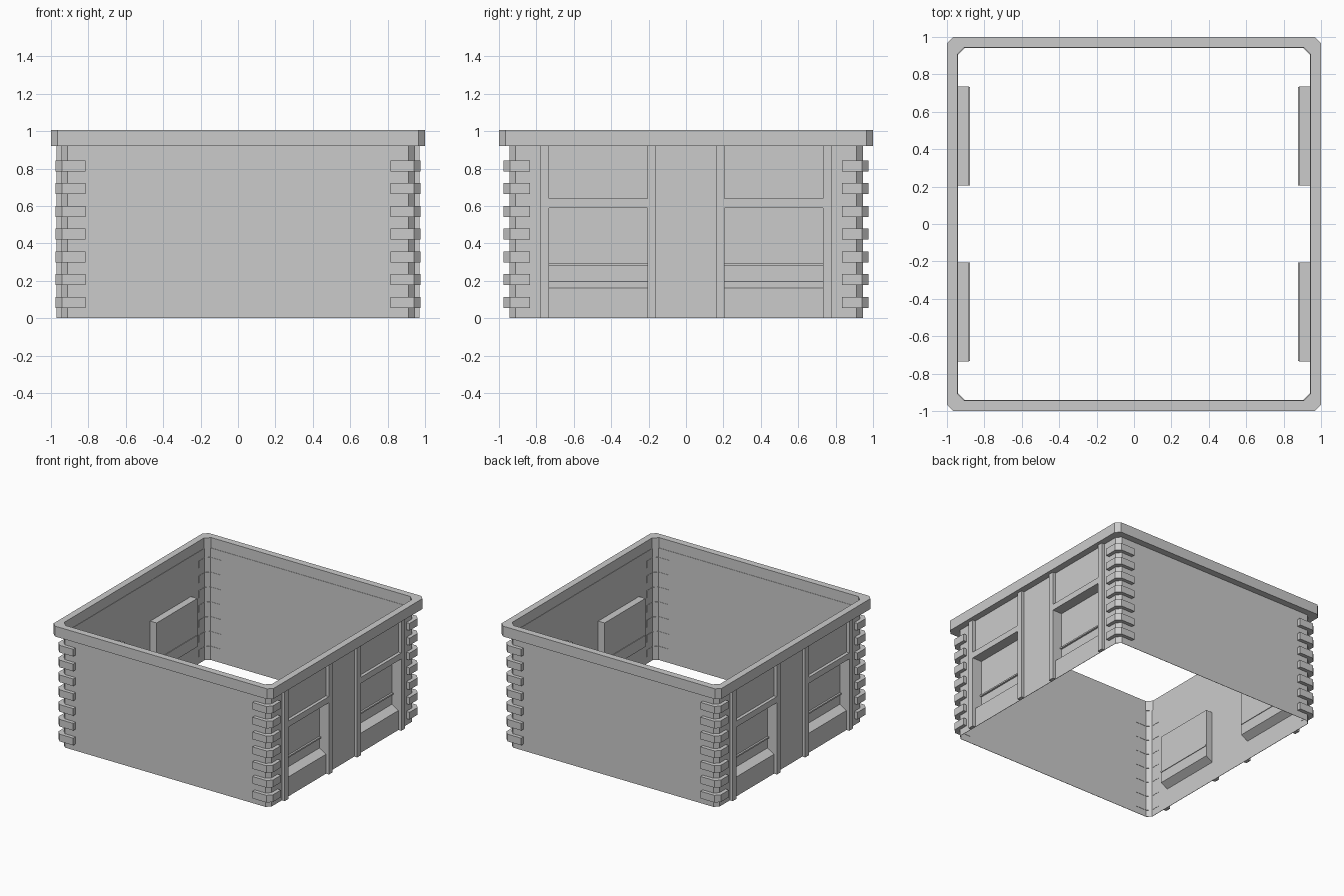
import bpy, bmesh

if "Cube" in bpy.data.objects:
    bpy.data.objects.remove(bpy.data.objects["Cube"])

W = 0.945      # wall plane
C = 0.033      # wall corner chamfer
TOP = 0.92     # underside of rim
Y0, Y1 = 0.207, 0.733   # window bay limits


def make_object(name, bm):
    me = bpy.data.meshes.new(name)
    bm.to_mesh(me)
    bm.free()
    ob = bpy.data.objects.new(name, me)
    bpy.context.collection.objects.link(ob)
    return ob


def octagon(r, c):
    return [(r - c, -r), (r, -r + c), (r, r - c), (r - c, r),
            (-r + c, r), (-r, r - c), (-r, -r + c), (-r + c, -r)]


def add_quad(bm, pts):
    bm.faces.new([bm.verts.new(p) for p in pts])


def add_box(bm, x0, x1, y0, y1, z0, z1):
    a = [[bm.verts.new((x, y, z)) for x, y in
          ((x0, y0), (x1, y0), (x1, y1), (x0, y1))] for z in (z0, z1)]
    bm.faces.new(a[0])
    bm.faces.new(a[1])
    for i in range(4):
        j = (i + 1) % 4
        bm.faces.new((a[0][i], a[0][j], a[1][j], a[1][i]))


def add_prism(bm, poly, z0, z1):
    lo = [bm.verts.new((x, y, z0)) for x, y in poly]
    hi = [bm.verts.new((x, y, z1)) for x, y in poly]
    bm.faces.new(lo)
    bm.faces.new(hi)
    n = len(poly)
    for i in range(n):
        j = (i + 1) % n
        bm.faces.new((lo[i], lo[j], hi[j], hi[i]))


def fix_normals(bm):
    bmesh.ops.recalc_face_normals(bm, faces=bm.faces)


# top rim: chamfered square ring
bm = bmesh.new()
loops = [[bm.verts.new((x, y, z)) for x, y in octagon(r, c)]
         for r, c, z in ((1, .035, TOP), (1, .035, 1.005),
                         (W, .04, 1.005), (W, .04, TOP))]
for k in range(4):
    a, b = loops[k], loops[(k + 1) % 4]
    for i in range(8):
        j = (i + 1) % 8
        bm.faces.new((a[i], a[j], b[j], b[i]))
fix_normals(bm)
make_object("top_rim", bm)

# thin wall shell with recessed windows
bm = bmesh.new()
oct_w = octagon(W, C)
for i in range(8):
    p, q = oct_w[i], oct_w[(i + 1) % 8]
    if p[0] == q[0]:
        continue    # side walls are built below
    zs = (0, .16, .59, TOP) 
    for z0, z1 in zip(zs, zs[1:]):
        add_quad(bm, [(*p, z0), (*q, z0), (*q, z1), (*p, z1)])
B = 0.885           # back plane of the recess
for s in (-1, 1):
    ys = (-W + C, -Y1, -Y0, Y0, Y1, W - C)
    zs = (0, .16, .59, TOP)
    for i in range(5):
        y0, y1 = ys[i], ys[i + 1]
        for j in range(3):
            z0, z1 = zs[j], zs[j + 1]
            if not (i in (1, 3) and j == 1):
                add_quad(bm, [(s * W, y0, z0), (s * W, y1, z0),
                              (s * W, y1, z1), (s * W, y0, z1)])
        if i in (1, 3):
            prof = [(W, .16), (B, .195), (B, .59), (W, .59)]
            for (xa, za), (xb, zb) in zip(prof, prof[1:]):
                add_quad(bm, [(s * xa, y0, za), (s * xa, y1, za),
                              (s * xb, y1, zb), (s * xb, y0, zb)])
            for y in (y0, y1):
                add_quad(bm, [(s * x, y, z) for x, z in prof])
bmesh.ops.remove_doubles(bm, verts=bm.verts, dist=1e-4)
fix_normals(bm)
bm.normal_update()
front = min(bm.faces, key=lambda f: f.calc_center_median().y)
if front.normal.y > 0:
    bmesh.ops.reverse_faces(bm, faces=bm.faces)
walls = make_object("wall_shell", bm)
mod = walls.modifiers.new("thickness", 'SOLIDIFY')
mod.thickness = 0.003
mod.offset = -1

# posts, rails and window ledges on both sides
bm_f, bm_l = bmesh.new(), bmesh.new()
for s in (-1, 1):
    for t in (-1, 1):
        for a, b in ((.16, Y0), (Y1, .78)):
            add_box(bm_f, s * .944, s * .971, t * a, t * b, 0, TOP)
        add_box(bm_f, s * .944, s * .971, t * Y0, t * Y1, .59, .64)
        add_box(bm_l, s * .878, s * .9, t * Y0, t * Y1, .28, .292)
for name, bm in (("side_frames", bm_f), ("window_ledges", bm_l)):
    fix_normals(bm)
    make_object(name, bm)

# corner blocks wrapping each corner
bm = bmesh.new()
O, I = 0.975, 0.940
corner = [(.815, I), (.815, O), (O - .035, O), (O, O - .035),
          (O, .835), (I, .835), (I, I - C), (I - C, I)]
for s in (-1, 1):
    for t in (-1, 1):
        for k in range(7):
            z = .055 + k * .1217
            add_prism(bm, [(s * x, t * y) for x, y in corner], z, z + .059)
fix_normals(bm)
make_object("corner_blocks", bm)
